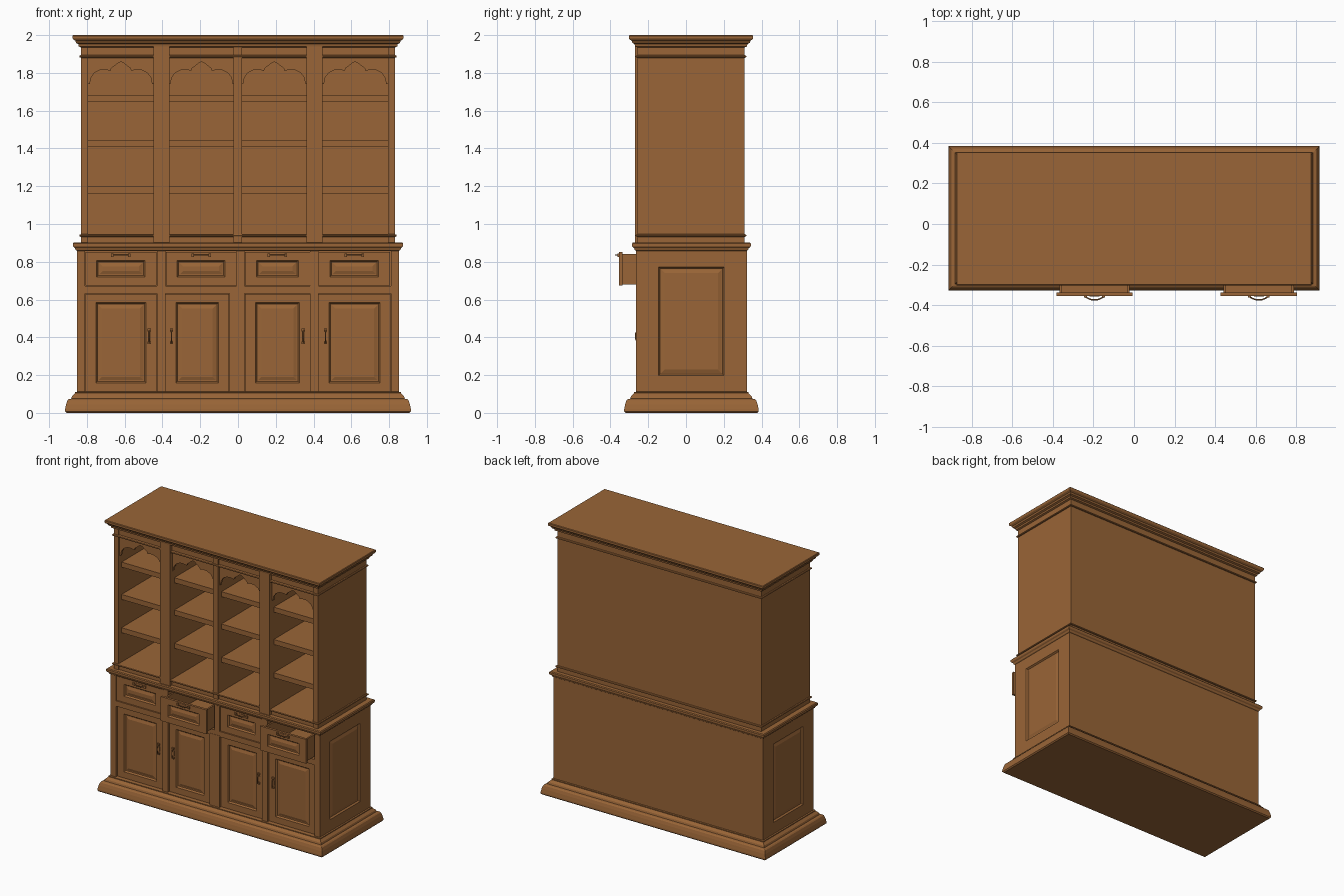
import bpy, bmesh

if "Cube" in bpy.data.objects:
    bpy.data.objects.remove(bpy.data.objects["Cube"])

wood = bpy.data.materials.new("warm_brown_wood")
wood.diffuse_color = (0.32, 0.13, 0.038, 1)
wood.use_nodes = True
wood.node_tree.nodes["Principled BSDF"].inputs["Base Color"].default_value = wood.diffuse_color


def finish(name, bm):
    bmesh.ops.recalc_face_normals(bm, faces=bm.faces)
    me = bpy.data.meshes.new(name)
    bm.to_mesh(me)
    bm.free()
    me.materials.append(wood)
    ob = bpy.data.objects.new(name, me)
    bpy.context.collection.objects.link(ob)
    return ob


# loft through rectangles (u0, u1, v0, v1, w) stacked along an axis
def loft(name, rings, axis='z'):
    place = {'z': lambda u, v, w: (u, v, w),
             'y': lambda u, v, w: (u, w, v),
             'x': lambda u, v, w: (w, u, v)}[axis]
    bm = bmesh.new()
    loops = [[bm.verts.new(place(u, v, w)) for u, v in ((a, c), (b, c), (b, d), (a, d))]
             for a, b, c, d, w in rings]
    for p, q in zip(loops, loops[1:]):
        for i in range(4):
            j = (i + 1) % 4
            bm.faces.new((p[i], p[j], q[j], q[i]))
    bm.faces.new(loops[0])
    bm.faces.new(loops[-1])
    return finish(name, bm)


def box(name, x0, x1, y0, y1, z0, z1):
    return loft(name, [(x0, x1, y0, y1, z0), (x0, x1, y0, y1, z1)])


# moulding running all round: profile of (overhang, z)
def moulding(name, rect, profile):
    a, b, c, d = rect
    return loft(name, [(a - o, b + o, c - o, d + o, z) for o, z in profile])


# board with a grooved, slightly raised panel; out = sign of outward direction
def panel_board(name, u0, u1, v0, v1, face, thick, mu, mv, axis, out):
    steps = [(0, thick), (-mu, 0), (0, 0), (0.008, 0.011), (0.014, 0.011), (0.032, 0.005)]
    rings = []
    for extra, depth in steps:
        a, b = (0, 0) if extra == -mu or (extra == 0 and depth) else (mu + extra, mv + extra)
        rings.append((u0 + a, u1 - a, v0 + b, v1 - b, face - out * depth))
    return loft(name, rings, axis)


# bail pull: back plate, two bosses and a bowed tube
def handle(name, cx, cz, y, vertical=False):
    def put(part, u, v, hu, hv, d):
        if vertical:
            u, v, hu, hv = v, u, hv, hu
        box(name + part, cx + u - hu, cx + u + hu, y - d, y + 0.002, cz + v - hv, cz + v + hv)
    r = 0.034 if vertical else 0.045
    put("_plate", 0, 0, r * 0.55, 0.009, 0.003)
    put("_boss_a", -r, 0, 0.007, 0.009, 0.008)
    put("_boss_b", r, 0, 0.007, 0.009, 0.008)
    cu = bpy.data.curves.new(name + "_pull", 'CURVE')
    cu.dimensions = '3D'
    cu.bevel_depth = 0.0035
    cu.bevel_resolution = 1
    cu.use_fill_caps = True
    sp = cu.splines.new('POLY')
    pts = [(-r, .004), (-r * .7, .012), (-r * .35, .018), (r * .35, .018), (r * .7, .012), (r, .004)]
    sp.points.add(len(pts) - 1)
    for p, (t, d) in zip(sp.points, pts):
        p.co = (cx, y - d, cz + t, 1) if vertical else (cx + t, y - d, cz, 1)
    cu.materials.append(wood)
    bpy.context.collection.objects.link(bpy.data.objects.new(name + "_pull", cu))


LOW = (-0.853, 0.853, -0.265, 0.322)
UP = (-0.831, 0.831, -0.258, 0.311)

# plinth, counter and cornice mouldings
moulding("plinth", LOW, [(0.055, 0), (0.063, 0.008), (0.062, 0.02), (0.057, 0.045), (0.05, 0.066),
                         (0.044, 0.072), (0.03, 0.075), (0.026, 0.088), (0.014, 0.1),
                         (0.01, 0.104), (0.01, 0.11), (0, 0.112)])
moulding("counter", LOW, [(0, 0.858), (0.006, 0.862), (0.01, 0.872), (0.018, 0.878),
                          (0.021, 0.884), (0.021, 0.896), (0.016, 0.902)])
moulding("cornice", UP, [(0, 1.935), (0.012, 1.94), (0.014, 1.952), (0.026, 1.958), (0.03, 1.97),
                         (0.042, 1.978), (0.045, 1.985), (0.045, 1.996), (0.041, 2.0)])

# lower carcass
box("lower_back", -0.853, 0.853, 0.30, 0.322, 0.1, 0.87)
for s, side in ((-1, "left"), (1, "right")):
    panel_board(side + "_side_panel", -0.265, 0.322, 0.105, 0.865, s * 0.853, 0.043,
                0.12, 0.092, 'x', s)
box("drawer_rail", -0.82, 0.82, -0.263, 0.305, 0.632, 0.672)
for i, (a, b) in enumerate(((-0.43, -0.385), (-0.045, 0.035), (0.382, 0.425))):
    box(f"door_stile_{i}", a, b, -0.265, 0.305, 0.1, 0.64)
    box(f"drawer_stile_{i}", -0.007 if i == 1 else a, b, -0.265, 0.305, 0.66, 0.865)

# doors
doors = ((-0.81, -0.43, -0.47), (-0.385, -0.045, -0.352), (0.035, 0.382, 0.346), (0.425, 0.81, 0.463))
for i, (a, b, hx) in enumerate(doors):
    panel_board(f"door_{i}", a + 0.002, b - 0.002, 0.114, 0.63, -0.25, 0.025, 0.055, 0.045, 'y', -1)
    handle(f"door_handle_{i}", hx, 0.405, -0.25, True)

# drawers, second and fourth pulled open
drawers = ((-0.808, -0.432, 0), (-0.382, -0.008, 1), (0.037, 0.38, 0), (0.427, 0.804, 1))
for i, (a, b, opened) in enumerate(drawers):
    y = -0.355 if opened else -0.258
    n = f"drawer_{i}"
    panel_board(n + "_front", a, b, 0.675, 0.853, y, 0.018, 0.06, 0.045, 'y', -1)
    a, b, y0, y1 = a + 0.015, b - 0.015, y + 0.017, y + 0.5
    box(n + "_left", a, a + 0.012, y0, y1, 0.68, 0.842)
    box(n + "_right", b - 0.012, b, y0, y1, 0.68, 0.842)
    box(n + "_back", a, b, y1 - 0.012, y1, 0.68, 0.842)
    box(n + "_bottom", a, b, y0, y1, 0.68, 0.692)
    handle(n + "_handle", (a + b) / 2, 0.835, y)

# upper carcass
box("upper_back", -0.831, 0.831, 0.29, 0.311, 0.9, 1.945)
box("upper_floor", -0.825, 0.825, -0.25, 0.30, 0.9, 0.943)
box("upper_frieze", -0.825, 0.825, -0.25, 0.30, 1.888, 1.945)
for s, side in ((-1, "left"), (1, "right")):
    xs = sorted((s * 0.793, s * 0.831))
    box(side + "_upper_side", *xs, -0.258, 0.311, 0.9, 1.945)
    xs = sorted((s * 0.363, s * 0.447))
    box(side + "_post", *xs, -0.27, 0.30, 0.9, 1.94)
box("centre_post", -0.023, 0.021, -0.26, 0.30, 0.9, 1.94)
for n, z in (("lower_bead", 0.939), ("upper_bead", 1.887)):
    moulding(n, UP, [(0, z - 0.007), (0.007, z - 0.005), (0.01, z), (0.007, z + 0.005), (0, z + 0.007)])

# shelves and scalloped arches in the four bays
half = [(-0.18, 1.89), (-0.18, 1.74), (-0.165, 1.74), (-0.158, 1.775), (-0.14, 1.8), (-0.11, 1.815),
        (-0.08, 1.817), (-0.055, 1.811), (-0.05, 1.825), (-0.032, 1.838), (-0.012, 1.854), (0, 1.858)]
outline = half + [(-x, z) for x, z in half[-2::-1]]
for i, (a, b) in enumerate(((-0.793, -0.447), (-0.363, -0.023), (0.021, 0.363), (0.447, 0.793))):
    for k, z in enumerate((1.162, 1.407, 1.645)):
        box(f"shelf_{i}_{k}", a - 0.005, b + 0.005, -0.222, 0.295, z, z + 0.037)
    c = (a + b) / 2
    bm = bmesh.new()
    f = bm.faces.new([bm.verts.new((c + x, -0.245, z)) for x, z in outline])
    ext = bmesh.ops.extrude_face_region(bm, geom=[f], use_keep_orig=True)
    bmesh.ops.translate(bm, vec=(0, 0.018, 0),
                        verts=[v for v in ext["geom"] if isinstance(v, bmesh.types.BMVert)])
    finish(f"arch_{i}", bm)
